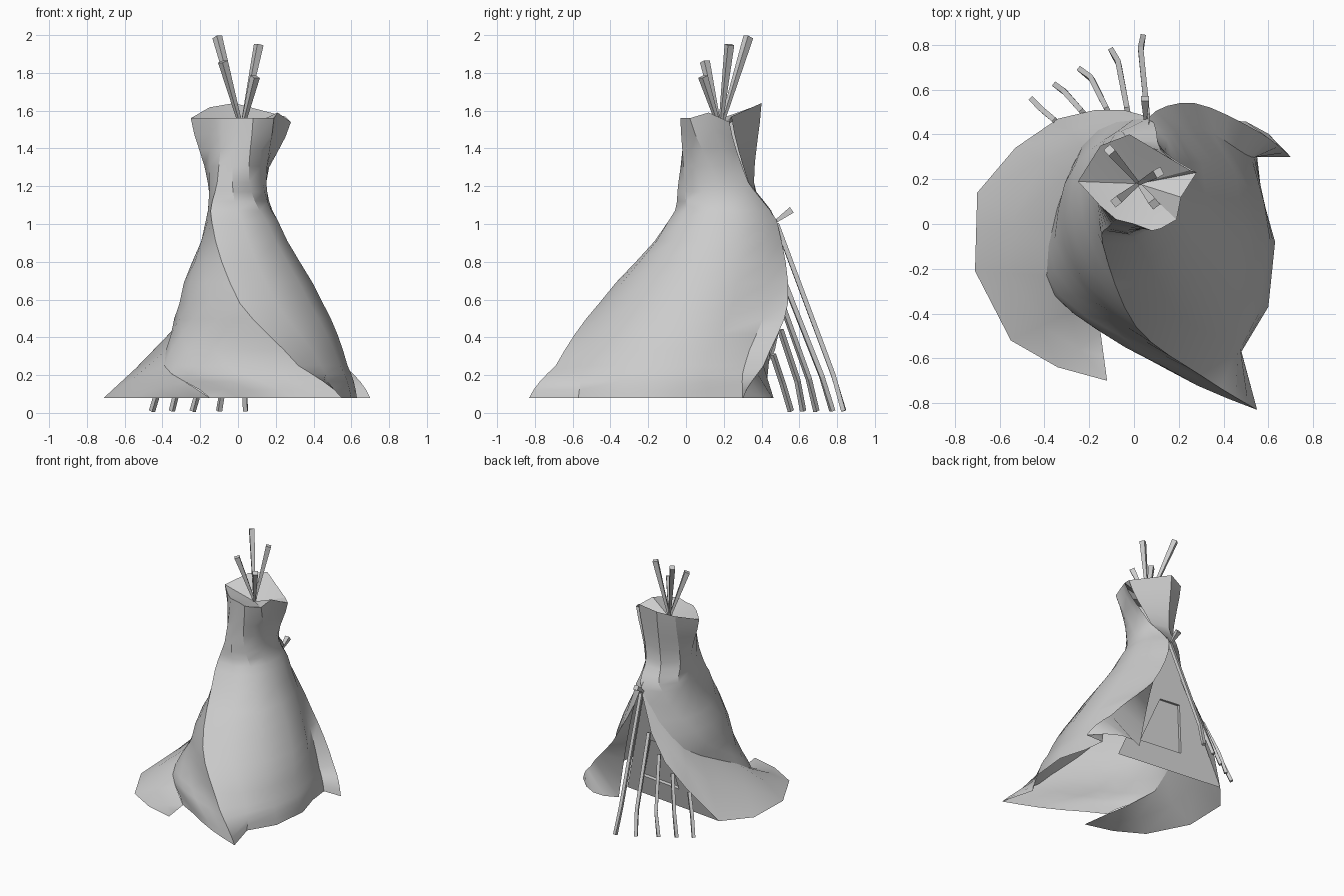
import bpy
import bmesh
from math import radians, sqrt
from mathutils import Vector

cube = bpy.data.objects.get("Cube")
if cube:
    bpy.data.objects.remove(cube, do_unlink=True)

canvas = bpy.data.materials.new("pale grey canvas")
canvas.use_nodes = True
grey = (0.6, 0.6, 0.6, 1)
canvas.diffuse_color = grey
canvas.node_tree.nodes["Principled BSDF"].inputs["Base Color"].default_value = grey


def finish(name, bm, smooth_angle=None):
    """Turn a bmesh into a named object, optionally smooth shaded."""
    mesh = bpy.data.meshes.new(name)
    bmesh.ops.remove_doubles(bm, verts=bm.verts, dist=0.0005)
    bmesh.ops.recalc_face_normals(bm, faces=bm.faces)
    bm.to_mesh(mesh)
    bm.free()
    mesh.materials.append(canvas)
    obj = bpy.data.objects.new(name, mesh)
    bpy.context.collection.objects.link(obj)
    if smooth_angle:
        bpy.ops.object.select_all(action='DESELECT')
        obj.select_set(True)
        bpy.context.view_layer.objects.active = obj
        bpy.ops.object.shade_smooth_by_angle(angle=radians(smooth_angle))
    return obj


def sheet(name, rows, smooth_angle=None):
    """Skin a grid of points, given as rows of equal length."""
    bm = bmesh.new()
    grid = [[bm.verts.new(point) for point in row] for row in rows]
    for upper, lower in zip(grid, grid[1:]):
        for i in range(len(upper) - 1):
            bm.faces.new((upper[i], upper[i + 1], lower[i + 1], lower[i]))
    return finish(name, bm, smooth_angle)


def pole(name, path, radii):
    """Sweep a square section along a path of points."""
    bm = bmesh.new()
    path = [Vector(point) for point in path]
    rings = []
    for i, point in enumerate(path):
        along = path[min(i + 1, len(path) - 1)] - path[max(i - 1, 0)]
        turn = along.to_track_quat('Z', 'Y')
        ring = []
        for x, y in ((-1, -1), (1, -1), (1, 1), (-1, 1)):
            offset = turn @ Vector((x, y, 0)) * radii[i]
            ring.append(bm.verts.new(point + offset))
        rings.append(ring)
    for lower, upper in zip(rings, rings[1:]):
        for i in range(4):
            j = (i + 1) % 4
            bm.faces.new((lower[i], lower[j], upper[j], upper[i]))
    bm.faces.new(rings[0])
    bm.faces.new(rings[-1])
    return finish(name, bm)


def section(height, right_side, fold, left_side):
    """Cross-section from the rear seam, past the front fold, to the back."""
    return [Vector((x, y, height)) for x, y in right_side + [fold] + left_side]


def blend(before, start, end, after, t):
    """Smooth curve between start and end."""
    point = start.lerp(end, t)
    lean_in, lean_out = (end - before) / 2, (after - start) / 2
    chord = end - start
    point += (lean_in - chord) * t * (1 - t) ** 2
    point -= (lean_out - chord) * t * t * (1 - t)
    point.z = start.z + (end.z - start.z) * t
    return point


# Cross-sections of the wrapped cloth
collar = section(1.56, [(.28, .23), (.21, .12), (.19, .02), (.12, -.02), (.08, -.03), (0, 0)],
                 (-.08, .02), [(-.15, .08), (-.25, .19), (-.15, .35), (-.02, .4), (.25, .24)])
neck = section(1.22, [(.13, .33), (.15, .27), (.15, .17), (.13, .07), (.06, -.01), (-.03, -.04)],
               (-.11, -.01), [(-.15, .08), (-.16, .17), (-.14, .27), (-.03, .36), (.12, .33)])
waist = section(1.02, [(.07, .48), (.16, .4), (.21, .27), (.21, .12), (.15, -.02), (.02, -.09)],
                (-.14, -.09), [(-.16, .03), (-.17, .16), (-.16, .29), (-.08, .41), (.06, .47)])
middle = section(.58, [(.27, .54), (.3, .43), (.41, .25), (.45, .02), (.38, -.24), (.2, -.41)],
                 (.01, -.46), [(-.15, -.32), (-.26, -.17), (-.31, 0), (-.31, .18), (-.23, .35)])
skirt = section(.25, [(.56, .41), (.5, .31), (.57, .1), (.58, -.1), (.54, -.33), (.44, -.53)],
                (.32, -.69), [(.12, -.58), (-.06, -.5), (-.22, -.41), (-.33, -.32), (-.39, -.23)])
hem = section(.08, [(.7, .3), (.55, .3), (.57, .13), (.63, -.08), (.6, -.37), (.48, -.57)],
              (.55, -.83), [(.42, -.78), (.28, -.72), (.13, -.64), (0, -.56), (-.15, -.48)])

# The collar rises at the back and at the seam corner
for point in collar:
    point.z += 0.08 * max(0, min(1, (point.y - 0.22) / 0.18))
collar[0].z, collar[1].z = 1.54, 1.59

# Main wrapped cloth
keys = [collar, neck, waist, middle, skirt, hem]
STEPS = 4
rows = []
for k in range(len(keys) - 1):
    around = [keys[max(k - 1, 0)], keys[k], keys[k + 1], keys[min(k + 2, len(keys) - 1)]]
    for step in range(STEPS):
        rows.append([blend(*column, step / STEPS) for column in zip(*around)])
rows.append(hem)
sheet("wrapped_cloth", rows, 32)

# Gathered funnel closing the collar where the poles cross
crossing = Vector((.02, .18, 1.5))
sheet("collar_funnel", [collar + collar[:1], [crossing] * (len(collar) + 1)], 30)

# Trailing skirt that flares out from the inner edge of the cloth
edge = [row[-1] for row in rows[2 * STEPS:]]
inner = [edge[i] for i in (0, 2, 3, 4, 5, 7, 8, 10, 12, 12)]
rear_edge = [(.06, .48, 1.02), (-.05, .51, .72), (-.17, .51, .52), (-.34, .47, .33)]
ground_edge = [(-.53, .34), (-.7, .14), (-.71, -.21), (-.55, -.52), (-.34, -.64), (-.12, -.7)]
outer = [Vector(p) for p in rear_edge] + [Vector((x, y, .08)) for x, y in ground_edge]
crest = []
for a, b in zip(inner, outer):
    point = a.lerp(b, 0.5)
    point.z += 0.12 * (a.z - b.z)
    crest.append(point)
sheet("trailing_skirt", [inner, crest, outer], 40)

# Turned-back door flap along the rear seam
seam = [row[0] for row in rows[2 * STEPS:]]
flap_inner = []
last = len(seam) - 1
for i, point in enumerate(seam):
    if i <= 8:
        t = i / 8
        flap_inner.append(Vector((.07 + .23 * t, .47 - .05 * t, 1.02 - .94 * sqrt(t) * t)))
    else:
        t = (i - 8) / (last - 8)
        flap_inner.append(Vector((.3 + .4 * t, .42 + .27 * t - .39 * t * t, .08)))
sheet("door_flap", [seam, flap_inner], 40)

# Inner wall with a shallow recessed door
apex = Vector((.05, .46, 1))
wall_right, wall_left = Vector((.35, .24, .08)), Vector((-.53, .34, .08))
inward = (wall_left - wall_right).cross(apex - wall_right).normalized()
if inward.y > 0:
    inward.negate()


def on_wall(across, up):
    """Point on the wall, measured across its foot and up to its apex."""
    return wall_right.lerp(wall_left, across).lerp(apex, up)


outline = [on_wall(0, 0), on_wall(0, .97), on_wall(1, .97), on_wall(1, 0)]
frame = [on_wall(.16, .17), on_wall(.3, .55), on_wall(.72, .55), on_wall(.64, .17)]
recess = [corner + inward * 0.025 for corner in frame]
sheet("inner_wall", [loop + loop[:1] for loop in (outline, frame, recess)])
sheet("inner_door", [recess[:2], [recess[3], recess[2]]])

# Crossed poles above the collar
for i, tip in enumerate([(-.11, .33, 1.99), (.11, .23, 1.95), (-.08, .1, 1.86), (.09, .09, 1.78)]):
    pole(f"top_pole_{i + 1}", [crossing, tip], [0.007, 0.019])

# Bent poles fanned out at the rear
feet = [(.04, .835), (-.1, .775), (-.24, .69), (-.35, .62), (-.455, .555)]
bends = [(.03, .78), (-.07, .72), (-.19, .65), (-.31, .59), (-.41, .51)]
tops = [(.06, .48, 1), (-.03, .51, .72), (-.12, .51, .57), (-.23, .5, .44), (-.35, .46, .31)]
for i, (foot, bend, top) in enumerate(zip(feet, bends, tops)):
    pole(f"rear_pole_{i + 1}", [(*foot, .01), (*bend, .2 - .01 * i), top], [0.012] * 3)

# Short peg at the top of the door
pole("door_peg", [(.05, .47, 1.01), (.05, .56, 1.075)], [0.007, 0.018])
